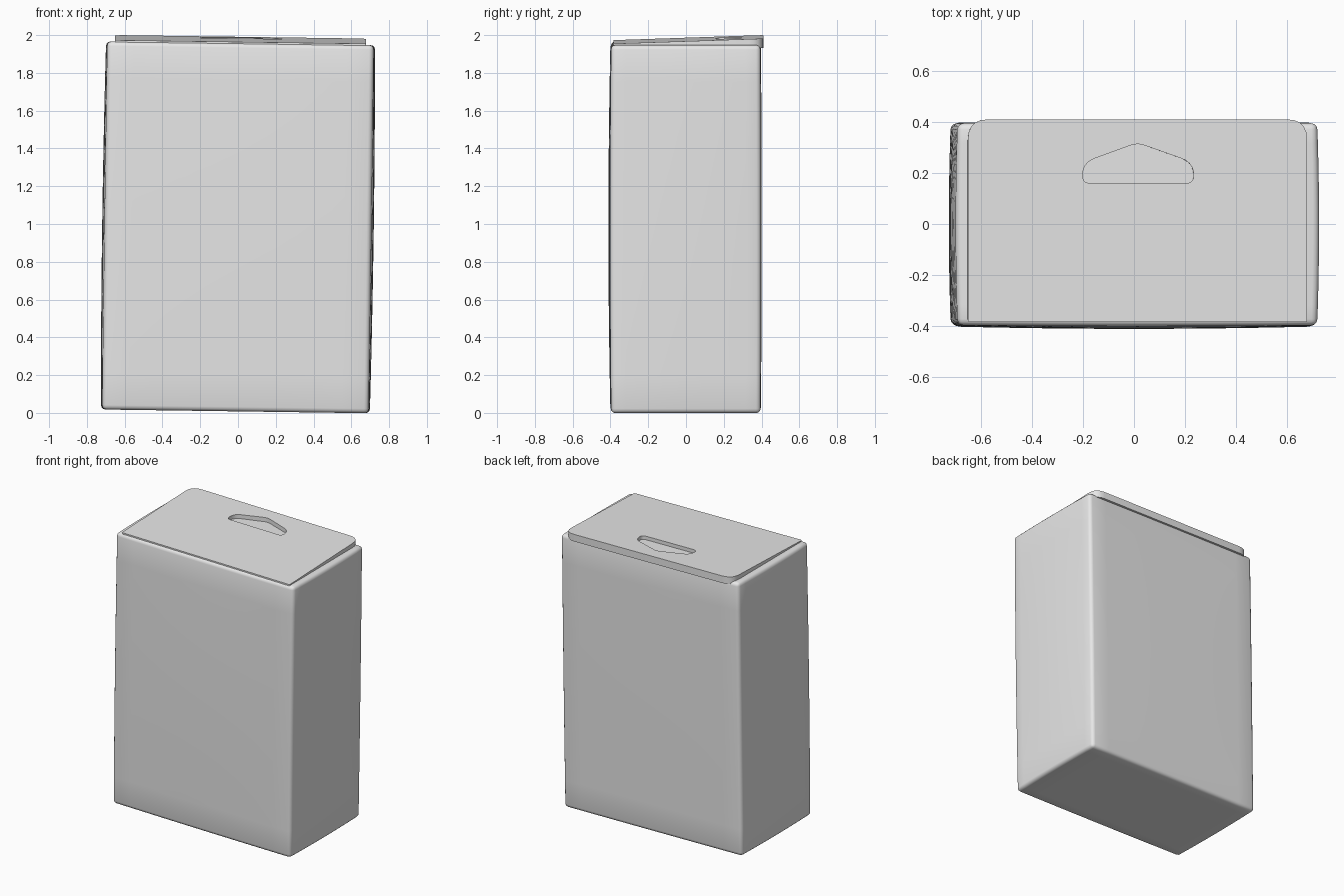
import bpy, bmesh, math
from mathutils import Matrix, Vector

cube = bpy.data.objects.get("Cube")
if cube:
    bpy.data.objects.remove(cube, do_unlink=True)

card = bpy.data.materials.new("grey card")
card.diffuse_color = (0.8, 0.8, 0.8, 1)
card.use_nodes = True
card.node_tree.nodes["Principled BSDF"].inputs["Base Color"].default_value = (0.8, 0.8, 0.8, 1)

# The whole carton leans slightly sideways
LEAN = (Matrix.Translation((0, 0, 1)) @ Matrix.Rotation(0.014, 4, "Y")
        @ Matrix.Translation((0, 0, -1)))


def finish(bm, name):
    bm.transform(LEAN)
    bmesh.ops.recalc_face_normals(bm, faces=bm.faces)
    mesh = bpy.data.meshes.new(name)
    bm.to_mesh(mesh)
    bm.free()
    mesh.materials.append(card)
    obj = bpy.data.objects.new(name, mesh)
    bpy.context.collection.objects.link(obj)
    return obj


def smooth(obj):
    bpy.ops.object.select_all(action="DESELECT")
    obj.select_set(True)
    bpy.context.view_layer.objects.active = obj
    bpy.ops.object.shade_smooth_by_angle(angle=math.radians(40))


def prism(outline, low, high):
    """Vertical prism; low and high give z as a function of y."""
    bm = bmesh.new()
    bottom = [bm.verts.new((x, y, low(y))) for x, y in outline]
    top = [bm.verts.new((x, y, high(y))) for x, y in outline]
    bm.faces.new(bottom[::-1])
    bm.faces.new(top)
    n = len(outline)
    for i in range(n):
        j = (i + 1) % n
        bm.faces.new((bottom[i], bottom[j], top[j], top[i]))
    return bm


def rounded(points, radii, steps=5):
    """Round each corner of a polygon with a quadratic curve."""
    out = []
    for i, point in enumerate(points):
        p = Vector(point)
        a = p + (Vector(points[i - 1]) - p).normalized() * radii[i]
        b = p + (Vector(points[(i + 1) % len(points)]) - p).normalized() * radii[i]
        for k in range(steps + 1):
            t = k / steps
            q = a * (1 - t) ** 2 + p * 2 * t * (1 - t) + b * t * t
            out.append((q.x, q.y))
    return out


# Carton body: rounded box with gently swollen walls
HX, HY, LOW, HIGH = 0.705, 0.393, 0.008, 1.957
bm = bmesh.new()
bmesh.ops.create_cube(bm, size=2)
bm.transform(Matrix.Translation((0, 0, (LOW + HIGH) / 2))
             @ Matrix.Diagonal((HX, HY, (HIGH - LOW) / 2, 1)))
bmesh.ops.subdivide_edges(bm, edges=bm.edges[:], cuts=9, use_grid_fill=True)
rim = [e for e in bm.edges if e.calc_face_angle(0) > 1]
bmesh.ops.bevel(bm, geom=rim, offset=0.024, segments=3, profile=0.5, affect="EDGES")
for v in bm.verts:
    u, w = v.co.x / HX, v.co.y / HY
    h = 2 * (v.co.z - LOW) / (HIGH - LOW) - 1
    belly = 1 - h * h
    v.co.x += 0.014 * u * (1 - w * w) * (0.5 + 0.5 * belly)
    v.co.y += (0.018 if w < 0 else 0.008) * w * (0.4 + 0.6 * belly) * (1 - 0.5 * u * u)
smooth(finish(bm, "carton_body"))


# Top flap: slopes up to the back, with rounded back corners
def slope(y):
    return 1.964 + 0.027 * (y + 0.385) / 0.795


flap = finish(prism(rounded([(-0.665, -0.385), (0.665, -0.385), (0.665, 0.41), (-0.665, 0.41)],
                            [0.01, 0.01, 0.08, 0.08]),
                    lambda y: 1.94, slope), "top_flap")

# Handle opening cut through the flap
cutter = finish(prism(rounded([(-0.215, 0.16), (0.22, 0.16), (0.22, 0.24), (0.0, 0.318), (-0.215, 0.24)],
                              [0.03, 0.03, 0.05, 0.03, 0.05]),
                      lambda y: 1.9, lambda y: 2.1), "handle_cutter")
cutter.hide_render = True
cut = flap.modifiers.new("handle opening", "BOOLEAN")
cut.operation = "DIFFERENCE"
cut.solver = "EXACT"
cut.object = cutter
bpy.ops.object.select_all(action="DESELECT")
bpy.context.view_layer.objects.active = flap
flap.select_set(True)
bpy.ops.object.modifier_apply(modifier=cut.name)
bpy.data.objects.remove(cutter, do_unlink=True)
smooth(flap)
